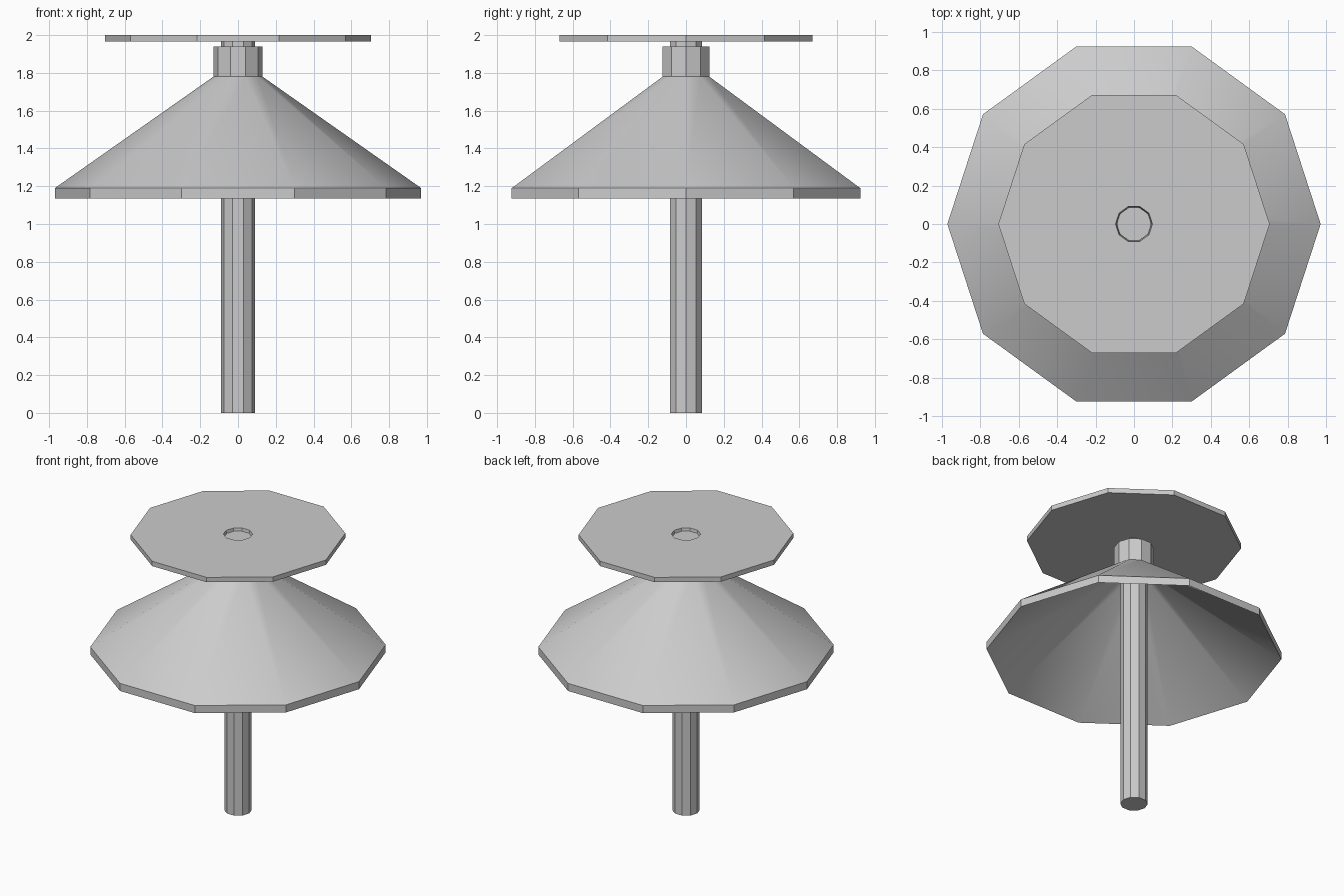
import bpy, bmesh
from math import cos, sin, tau, radians

if "Cube" in bpy.data.objects:
    bpy.data.objects.remove(bpy.data.objects["Cube"])

SIDES = 10


def lathe(name, profile, closed=True):
    """Turn an (r, z) profile around z; open profiles get capped at both ends."""
    bm = bmesh.new()
    rings = [[bm.verts.new((r * cos(tau * i / SIDES), r * sin(tau * i / SIDES), z))
              for i in range(SIDES)] for r, z in profile]
    pairs = list(zip(rings, rings[1:]))
    if closed:
        pairs.append((rings[-1], rings[0]))
    else:
        bm.faces.new(rings[0])
        bm.faces.new(rings[-1])
    for a, b in pairs:
        for i in range(SIDES):
            j = (i + 1) % SIDES
            bm.faces.new((a[i], a[j], b[j], b[i]))
    bmesh.ops.recalc_face_normals(bm, faces=bm.faces)
    mesh = bpy.data.meshes.new(name)
    bm.to_mesh(mesh)
    bm.free()
    ob = bpy.data.objects.new(name, mesh)
    bpy.context.collection.objects.link(ob)
    return ob


# Centre pole, stopping just short of the disc's top face
lathe("pole", [(0.09, 0), (0.09, 1.98)], closed=False)

# Hollow conical shade with a straight rim and a collar on top
shade = lathe("shade", [(0.97, 1.135), (0.97, 1.19), (0.13, 1.78), (0.13, 1.94),
                        (0.09, 1.94), (0.09, 1.75)])

# Flat top disc with a hole for the pole
lathe("top_disc", [(0.705, 1.965), (0.705, 2.0), (0.096, 2.0), (0.09, 1.965)])

# The cone is softly shaded, its rim and collar stay faceted
bpy.context.view_layer.objects.active = shade
shade.select_set(True)
bpy.ops.object.shade_smooth_by_angle(angle=radians(30))
